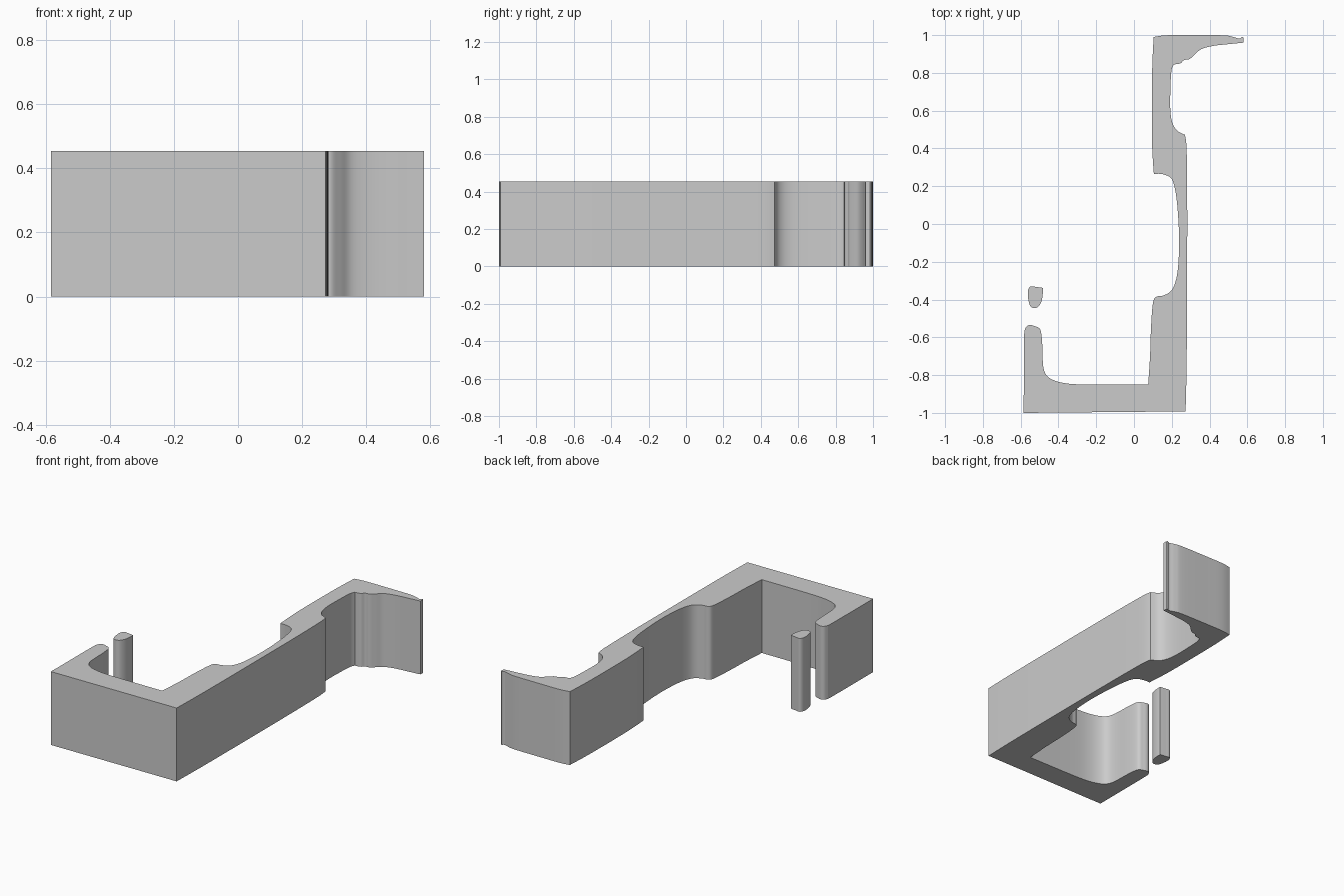
import bpy, bmesh, math
from mathutils import Vector

if "Cube" in bpy.data.objects:
    bpy.data.objects.remove(bpy.data.objects["Cube"])

HEIGHT = 0.455


def spline(run, steps=5):
    """Catmull-Rom curve through the points of one run; ends stay sharp."""
    p = [Vector(q) for q in run]
    if len(p) == 2:
        return p[:1]
    p = [p[0]] + p + [p[-1]]
    out = []
    for a, b, c, d in zip(p, p[1:], p[2:], p[3:]):
        for i in range(steps):
            t = i / steps
            out.append(0.5 * (2 * b + (c - a) * t + (2 * a - 5 * b + 4 * c - d) * t * t
                              + (3 * b - a - 3 * c + d) * t ** 3))
    return out


def extrude_profile(name, corners_and_runs):
    """Each run starts where the previous one ended; the last closes the loop."""
    outline = []
    runs = corners_and_runs
    for i, run in enumerate(runs):
        outline += spline(run + [runs[(i + 1) % len(runs)][0]])
    bm = bmesh.new()
    face = bm.faces.new([bm.verts.new((v.x, v.y, 0)) for v in outline])
    top = bmesh.ops.extrude_face_region(bm, geom=[face], use_keep_orig=True)
    bmesh.ops.translate(bm, vec=(0, 0, HEIGHT),
                        verts=[v for v in top["geom"] if isinstance(v, bmesh.types.BMVert)])
    bmesh.ops.recalc_face_normals(bm, faces=bm.faces)
    mesh = bpy.data.meshes.new(name)
    bm.to_mesh(mesh)
    bm.free()
    obj = bpy.data.objects.new(name, mesh)
    bpy.context.collection.objects.link(obj)
    bpy.context.view_layer.objects.active = obj
    obj.select_set(True)
    bpy.ops.object.shade_smooth_by_angle(angle=math.radians(30))
    obj.select_set(False)


# Main bracket: one sub-list per stretch between sharp corners
extrude_profile("bracket_body", [
    [(-0.584, -1.0)],
    # outer right side
    [(0.273, -0.992), (0.279, -0.7), (0.282, 0.0), (0.279, 0.38)],
    # upper recess
    [(0.27, 0.472), (0.228, 0.495), (0.202, 0.54), (0.192, 0.61), (0.193, 0.72),
     (0.198, 0.81)],
    # underside of the top lip
    [(0.21, 0.845), (0.245, 0.85), (0.265, 0.868), (0.292, 0.872), (0.32, 0.895),
     (0.355, 0.925), (0.42, 0.943), (0.5, 0.952)],
    # lip tip and top edge
    [(0.58, 0.96)],
    [(0.58, 0.985), (0.572, 0.991), (0.558, 0.981), (0.52, 0.992), (0.47, 0.999),
     (0.3, 1.0), (0.17, 0.999)],
    # back of the upper part
    [(0.104, 0.99), (0.096, 0.8), (0.095, 0.45)],
    # middle recess
    [(0.105, 0.265), (0.15, 0.264), (0.198, 0.24), (0.22, 0.17), (0.233, 0.05),
     (0.239, -0.1), (0.232, -0.24), (0.215, -0.32), (0.19, -0.36), (0.15, -0.38),
     (0.117, -0.386), (0.1, -0.42), (0.09, -0.55), (0.085, -0.7)],
    # inner floor and rounded hook
    [(0.075, -0.85), (-0.25, -0.85), (-0.37, -0.842), (-0.44, -0.82), (-0.47, -0.79),
     (-0.482, -0.74), (-0.486, -0.63), (-0.496, -0.56), (-0.525, -0.541),
     (-0.555, -0.535), (-0.576, -0.555), (-0.582, -0.62)],
])

# Small separate post above the hook
extrude_profile("small_post", [
    [(-0.483, -0.338), (-0.483, -0.37), (-0.49, -0.41), (-0.507, -0.438),
     (-0.53, -0.445), (-0.55, -0.433), (-0.561, -0.39), (-0.561, -0.352),
     (-0.548, -0.331), (-0.52, -0.333)],
])
